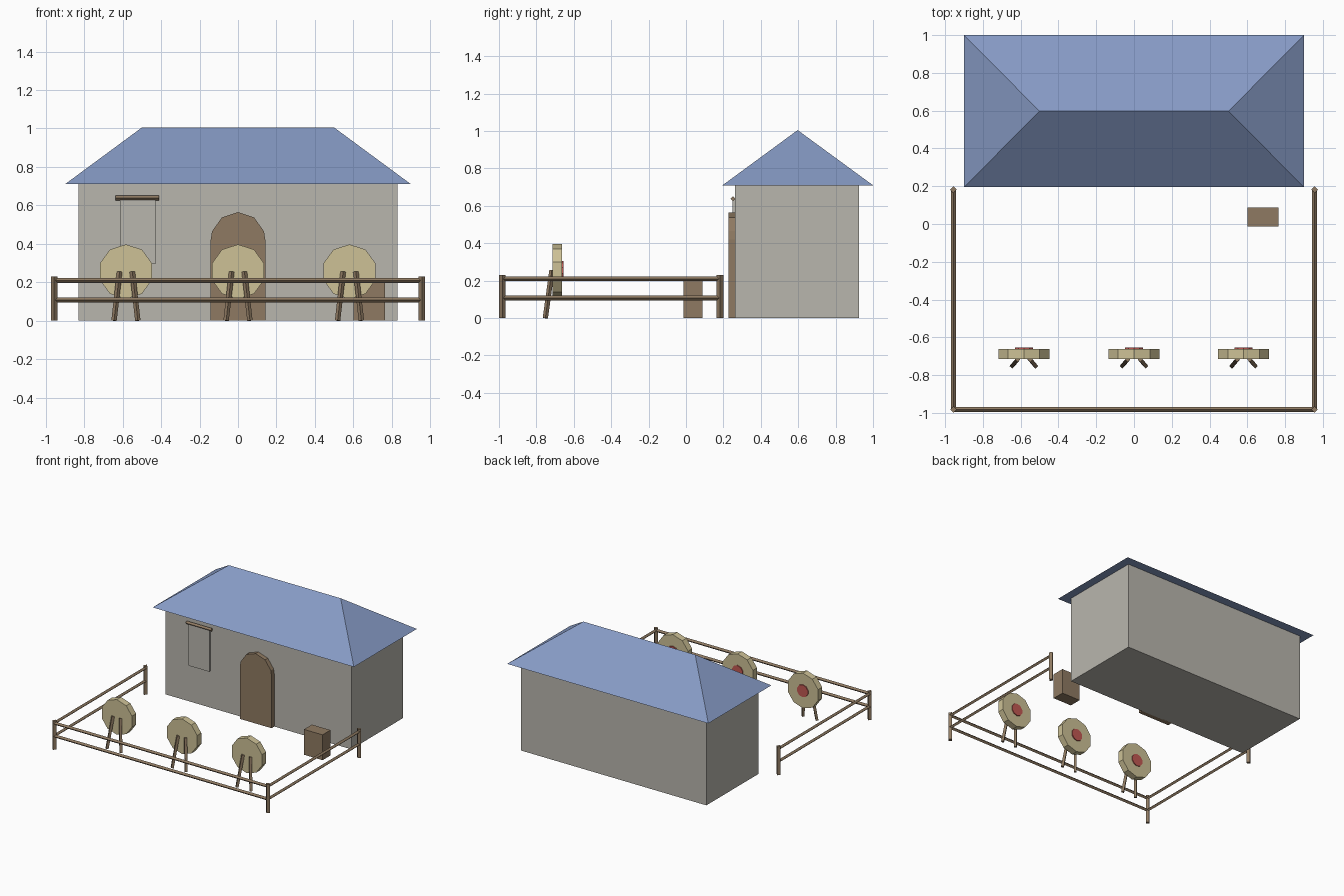
import bpy, bmesh, math
from mathutils import Vector

if "Cube" in bpy.data.objects:
    bpy.data.objects.remove(bpy.data.objects["Cube"])


def material(name, rgb):
    lin = [((c / 255 + 0.055) / 1.055) ** 2.4 for c in rgb]
    m = bpy.data.materials.new(name)
    m.diffuse_color = (*lin, 1)
    m.use_nodes = True
    m.node_tree.nodes["Principled BSDF"].inputs["Base Color"].default_value = m.diffuse_color
    return m


STONE = material("grey stone", (185, 182, 174))
SLATE = material("blue slate", (134, 154, 196))
WOOD = material("brown wood", (143, 122, 98))
STRAW = material("straw", (205, 193, 150))
RED = material("red", (192, 88, 82))


def build(name, verts, faces, mat):
    me = bpy.data.meshes.new(name)
    me.from_pydata([tuple(v) for v in verts], [], faces)
    bm = bmesh.new()
    bm.from_mesh(me)
    bmesh.ops.recalc_face_normals(bm, faces=bm.faces)
    bm.to_mesh(me)
    bm.free()
    me.materials.append(mat)
    ob = bpy.data.objects.new(name, me)
    bpy.context.collection.objects.link(ob)
    return ob


def loft(name, a, b, mat):
    """Closed solid between two rings with the same number of points."""
    n = len(a)
    faces = [list(range(n)), list(range(n, 2 * n))]
    faces += [[i, (i + 1) % n, n + (i + 1) % n, n + i] for i in range(n)]
    return build(name, list(a) + list(b), faces, mat)


def extrude_y(name, profile, y0, y1, mat):
    return loft(name, [(x, y0, z) for x, z in profile], [(x, y1, z) for x, z in profile], mat)


def box(name, x0, x1, y0, y1, z0, z1, mat):
    return extrude_y(name, [(x0, z0), (x1, z0), (x1, z1), (x0, z1)], y0, y1, mat)


def strut(name, p, q, r, mat=WOOD):
    """Four-sided pole standing on its corner."""
    p, q = Vector(p), Vector(q)
    d = (q - p).normalized()
    ref = Vector((0, 1, 0)) if abs(d.z) > 0.7 else Vector((0, 0, 1))
    u = d.cross(ref).normalized()
    v = d.cross(u)
    ring = [u * r, v * r, -u * r, -v * r]
    return loft(name, [p + o for o in ring], [q + o for o in ring], mat)


def decagon(cx, cz, r):
    return [(cx + r * math.sin(math.tau * i / 10), cz + r * math.cos(math.tau * i / 10))
            for i in range(10)]


# House walls and hipped roof
box("house_walls", -0.83, 0.83, 0.262, 0.925, 0, 0.712, STONE)
build("roof",
      [(-0.9, 0.195, 0.71), (0.9, 0.195, 0.71), (0.9, 1.0, 0.71), (-0.9, 1.0, 0.71),
       (-0.5, 0.597, 1.005), (0.5, 0.597, 1.005)],
      [(0, 1, 2, 3), (0, 1, 5, 4), (2, 3, 4, 5), (1, 2, 5), (3, 0, 4)], SLATE)

# Arched door
arch = [(0.142 * math.cos(math.radians(a)), 0.42 + 0.145 * math.sin(math.radians(a)))
        for a in (0, 18, 54, 90, 126, 162, 180)]
extrude_y("door", [(-0.142, 0), (0.142, 0)] + arch, 0.226, 0.27, WOOD)

# Hanging panel on its pole
box("wall_panel", -0.615, -0.43, 0.248, 0.265, 0.295, 0.635, STONE)
strut("panel_pole", (-0.636, 0.252, 0.638), (-0.41, 0.252, 0.638), 0.013)

# Crate
box("crate", 0.6, 0.766, -0.014, 0.087, 0, 0.205, WOOD)

# Fence posts and rails
X, Y0, Y1 = 0.956, -0.982, 0.182
for x in (-X, X):
    for y in (Y0, Y1):
        strut("fence_post", (x, y, 0), (x, y, 0.23), 0.018)
for z in (0.107, 0.21):
    strut("front_rail", (-X, Y0, z), (X, Y0, z), 0.013)
    for x in (-X, X):
        strut("side_rail", (x, Y0, z), (x, Y1, z), 0.013)

# Archery targets, facing the house, each on two slanted legs
for x in (-0.583, 0, 0.58):
    extrude_y("target", decagon(x, 0.255, 0.142), -0.715, -0.662, STRAW)
    extrude_y("bullseye", decagon(x, 0.255, 0.05), -0.665, -0.655, RED)
    for s in (-1, 1):
        strut("target_leg", (x + s * 0.062, -0.752, 0), (x + s * 0.033, -0.717, 0.255), 0.014)
